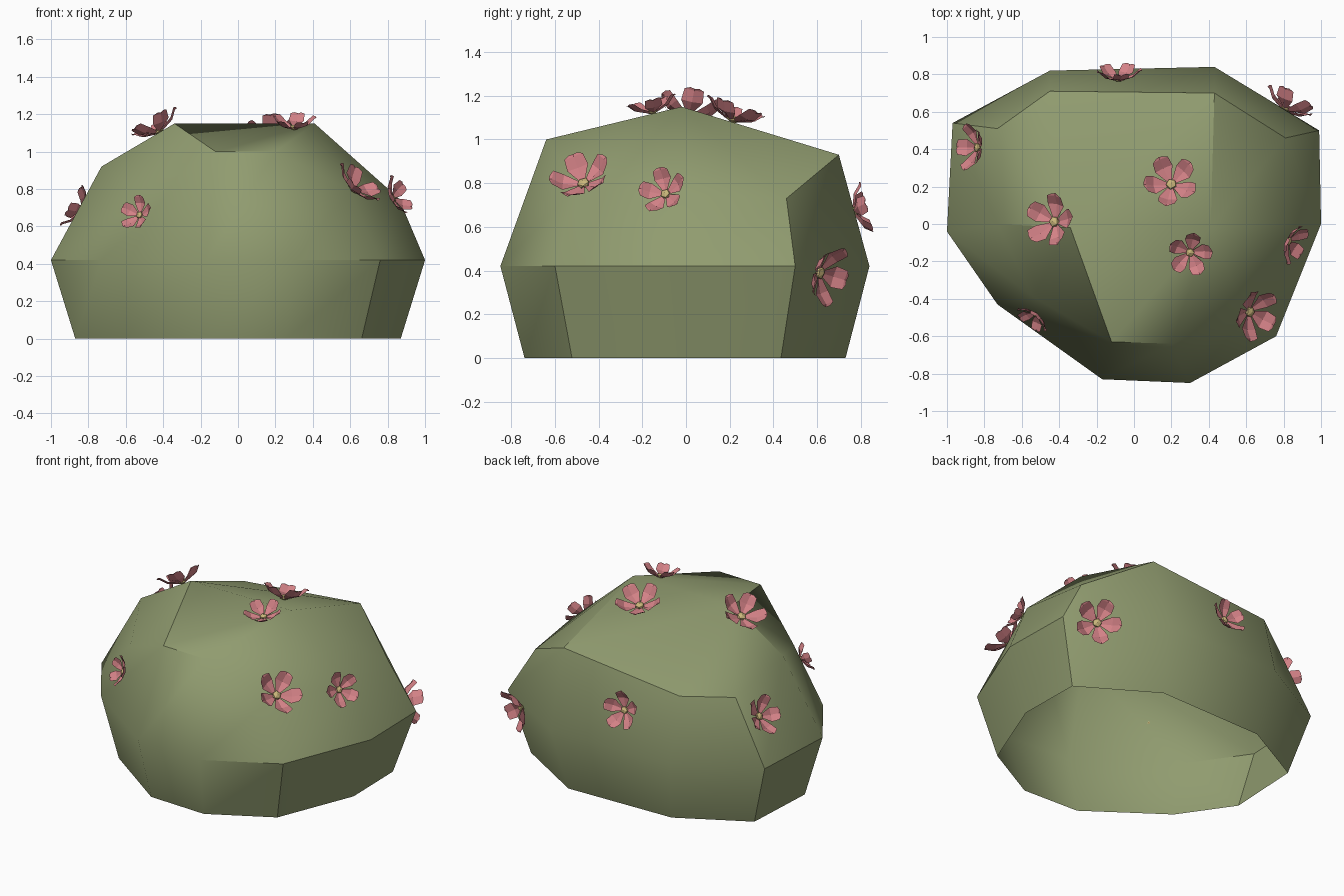
import bpy, bmesh, math
from mathutils import Vector, Matrix
from mathutils.bvhtree import BVHTree

if "Cube" in bpy.data.objects:
    bpy.data.objects.remove(bpy.data.objects["Cube"])


def material(name, rgb):
    m = bpy.data.materials.new(name)
    m.diffuse_color = (*rgb, 1)
    m.use_nodes = True
    m.node_tree.nodes["Principled BSDF"].inputs["Base Color"].default_value = m.diffuse_color
    return m


green = material("leaf_green", (0.28, 0.33, 0.16))
pink = material("petal_pink", (0.65, 0.22, 0.24))
yellow = material("pollen_yellow", (0.6, 0.48, 0.2))


def make_object(name, bm, mats):
    me = bpy.data.meshes.new(name)
    bm.to_mesh(me)
    ob = bpy.data.objects.new(name, me)
    bpy.context.collection.objects.link(ob)
    for m in mats:
        me.materials.append(m)
    return ob


# Bush: ten-sided widest ring, tapered open base, uneven shoulder, short ridge
wide = [(-.45, .82), (.43, .84), (.99, .5), (1, 0), (.76, -.6),
        (.3, -.85), (-.17, -.83), (-.73, -.43), (-1, -.04), (-.97, .54)]
shoulder = [(-.45, .71, .84), (.43, .7, .93), (.81, .46, .73), (.86, 0, .75), (.6, -.49, .79),
            (.2, -.64, 1), (-.12, -.63, 1), (-.54, -.39, .79), (-.73, 0, .92), (-.73, .51, .83)]
bm = bmesh.new()
rings = [[bm.verts.new((x * .87, y * .87, 0)) for x, y in wide],
         [bm.verts.new((x, y, .42)) for x, y in wide],
         [bm.verts.new(p) for p in shoulder]]
for low, high in zip(rings, rings[1:]):
    for i in range(10):
        j = (i + 1) % 10
        bm.faces.new((low[j], low[i], high[i], high[j]))
left = bm.verts.new((-.34, -.02, 1.15))
right = bm.verts.new((.41, -.02, 1.15))
top = rings[2]
for i in range(10):
    j = (i + 1) % 10
    if i == 0:
        bm.faces.new((top[1], top[0], left, right))
    elif i == 5:
        bm.faces.new((top[6], top[5], right, left))
    else:
        bm.faces.new((top[j], top[i], right if i < 5 else left))
bmesh.ops.recalc_face_normals(bm, faces=bm.faces)
if top[5].link_faces[0].calc_center_median().dot(top[5].link_faces[0].normal) < 0:
    bmesh.ops.reverse_faces(bm, faces=bm.faces)
bm.normal_update()
tree = BVHTree.FromBMesh(bm)
bush = make_object("bush", bm, [green])
bpy.context.view_layer.objects.active = bush
bush.select_set(True)
bpy.ops.object.shade_smooth_by_angle(angle=math.radians(35))


# Flower: five bent petals around a small faceted centre
def flower(name, near, size, spin):
    bm = bmesh.new()
    profile = [(.2, .10, .05), (.68, .36, .22), (.96, .32, .50), (1.06, .14, .52)]
    for k in range(5):
        turn = Matrix.Rotation(k * math.tau / 5 + spin, 3, 'Z')
        rows = []
        for r, w, h in profile:
            rows.append([bm.verts.new(turn @ Vector((r - abs(s) * .05, s * w, h + abs(s) * .06)))
                         for s in (-1, 0, 1)])
        for a, b in zip(rows, rows[1:]):
            for i in range(2):
                bm.faces.new((a[i], b[i], b[i + 1], a[i + 1]))
    before = set(bm.faces)
    bmesh.ops.create_icosphere(bm, subdivisions=1, radius=.22,
                               matrix=Matrix.Translation((0, 0, .1)) @ Matrix.Diagonal((1, 1, .6, 1)))
    for f in bm.faces:
        f.material_index = 0 if f in before else 1
    spot, normal, _, _ = tree.find_nearest(Vector(near))
    ob = make_object(name, bm, [pink, yellow])
    ob.matrix_world = (Matrix.Translation(spot) @ normal.to_track_quat('Z', 'Y').to_matrix().to_4x4()
                       @ Matrix.Scale(size, 4))


flowers = [((.2, .22, 1.12), .14), ((-.42, .01, 1.1), .14), ((.3, -.15, 1.12), .115),
           ((.62, -.47, .8), .14), ((-.54, -.5, .67), .095), ((-.85, .41, .7), .125),
           ((-.08, .77, .67), .12), ((.81, .61, .39), .14), ((.86, -.11, .77), .11)]
for n, (pos, size) in enumerate(flowers):
    flower(f"flower_{n + 1}", pos, size, n * .7)
